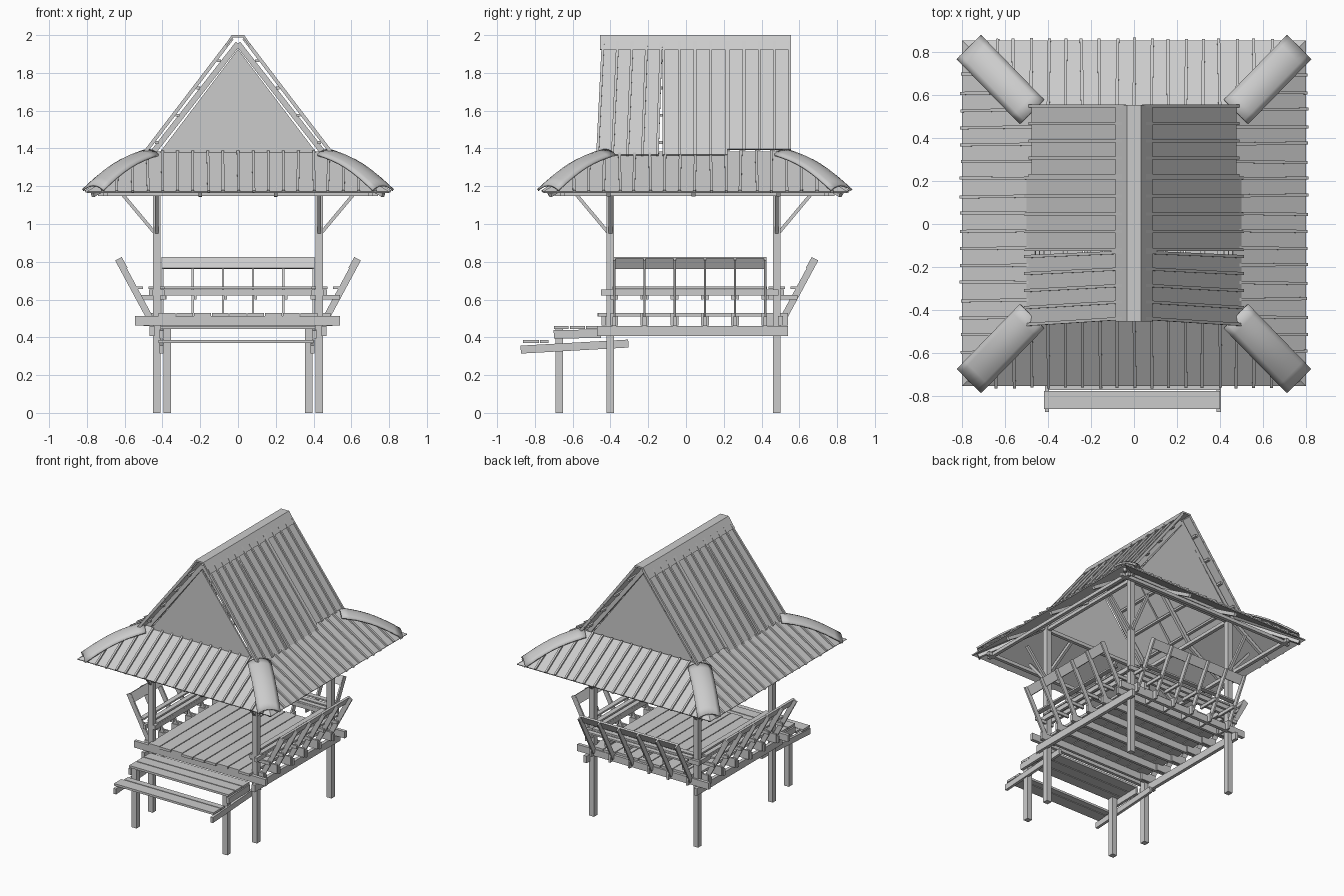
import bpy, bmesh, math, random
from mathutils import Vector as V, Matrix

if "Cube" in bpy.data.objects:
    bpy.data.objects.remove(bpy.data.objects["Cube"])

random.seed(4)
Z = V((0, 0, 1))


def finish(name, bm):
    bmesh.ops.recalc_face_normals(bm, faces=bm.faces)
    me = bpy.data.meshes.new(name)
    bm.to_mesh(me)
    bm.free()
    ob = bpy.data.objects.new(name, me)
    bpy.context.collection.objects.link(ob)
    return ob


def beams(name, items, mat=Matrix()):
    """Each item: start, end, width, height and optional up direction."""
    bm = bmesh.new()
    for p, q, w, h, *up in items:
        p, q = V(p), V(q)
        d = (q - p).normalized()
        u = V(up[0]) if up else (Z if abs(d.z) < 0.99 else V((0, 1, 0)))
        s = d.cross(u).normalized()
        u = s.cross(d)
        rot = Matrix((s, d, u)).transposed().to_4x4()
        m = Matrix.Translation((p + q) / 2) @ rot @ Matrix.Diagonal((w, (q - p).length, h, 1))
        bmesh.ops.create_cube(bm, size=1, matrix=mat @ m)
    return finish(name, bm)


def slab(name, pts, thick):
    """Flat polygon with thickness below its upper side."""
    bm = bmesh.new()
    f = bm.faces.new([bm.verts.new(p) for p in pts])
    f.normal_update()
    n = f.normal * (-1 if f.normal.z > 0 else 1)
    r = bmesh.ops.extrude_face_region(bm, geom=[f], use_keep_orig=True)
    bmesh.ops.translate(bm, vec=n * thick, verts=[v for v in r["geom"] if isinstance(v, bmesh.types.BMVert)])
    return finish(name, bm)


YF, YB, PX = -0.40, 0.48, 0.43
YC = (YF + YB) / 2

# Posts and braces under the eaves
beams("main_posts", [((x, y, 0), (x, y, 1.37), 0.04, 0.04) for x in (-PX, PX) for y in (YF, YB)])
beams("step_posts", [((x, -0.67, 0), (x, -0.67, 0.445), 0.04, 0.04) for x in (-0.375, 0.375)])
br = []
for x in (-PX, PX):
    for y, sy in ((YF, -1), (YB, 1)):
        sx = math.copysign(1, x)
        br.append(((x, y, 0.94), (x + sx * 0.18, y, 1.155), 0.02, 0.018))
        br.append(((x, y, 0.94), (x, y + sy * 0.18, 1.155), 0.02, 0.018))
beams("eave_braces", br)

# Floor: side beams, joists and planks
beams("side_beams", [((x, -0.47, 0.433), (x, 0.54, 0.433), 0.025, 0.053) for x in (-0.455, 0.455)])
strut_y = [-0.38 + 0.16 * i for i in range(6)]
beams("joists", [((-0.5, y, 0.485), (0.5, y, 0.485), 0.02, 0.05) for y in strut_y]
      + [((-0.545, y, 0.487), (0.54, y, 0.487), 0.025, 0.05) for y in (-0.435, 0.50)])
planks = []
for i in range(9):
    x = -0.376 + 0.094 * i
    planks.append(((x, -0.45 - random.random() * 0.02, 0.52),
                   (x, 0.49 + random.random() * 0.02, 0.52), 0.088, 0.018))
beams("floor_planks", planks)

# Front steps
beams("upper_step_bearers", [((x, -0.70, 0.415), (x, -0.45, 0.42), 0.02, 0.045) for x in (-0.405, 0.405)])
beams("upper_step_planks", [((-0.41, y, 0.452), (0.41, y, 0.452), 0.078, 0.016) for y in (-0.66, -0.575, -0.49)])
beams("lower_step_stringers", [((x, -0.875, 0.335), (x, -0.305, 0.367), 0.02, 0.042) for x in (-0.405, 0.395)])
beams("lower_step_planks", [((-0.42, -0.82, 0.377), (0.40, -0.82, 0.377), 0.085, 0.016),
                            ((-0.40, -0.75, 0.378), (0.40, -0.75, 0.378), 0.045, 0.016)])


# Bench with leaning back: local x runs along it, local y points outward
def bench(name, mat):
    us = [-0.40 + 0.16 * i for i in range(6)]
    beams(name + "_struts", [((u, 0.03, 0.49), (u, 0.205, 0.815), 0.012, 0.035) for u in us], mat)
    beams(name + "_backrest", [((-0.405, 0.176, 0.793), (0.405, 0.176, 0.793), 0.014, 0.066, (0, 0.48, 0.88))], mat)
    beams(name + "_rails", [((-0.47, 0.03, 0.638), (0.47, 0.03, 0.638), 0.02, 0.032),
                            ((-0.44, -0.03, 0.638), (0.44, -0.03, 0.638), 0.02, 0.032)], mat)
    beams(name + "_seat_slats", [((-0.41, d, 0.663), (0.41, d, 0.663), 0.036, 0.012) for d in (-0.025, 0.025, 0.09)], mat)
    beams(name + "_arms", [((u + 0.014, -0.045, 0.612), (u + 0.014, 0.11, 0.612), 0.014, 0.024) for u in us], mat)
    beams(name + "_stubs", [((u + 0.014, -0.06, 0.495), (u + 0.014, 0.06, 0.495), 0.014, 0.065) for u in us], mat)


bench("back_bench", Matrix.Translation((0, YB, 0)))
bench("right_bench", Matrix.Translation((PX, 0.02, 0)) @ Matrix.Rotation(-math.pi / 2, 4, "Z"))
bench("left_bench", Matrix.Translation((-PX, 0.02, 0)) @ Matrix.Rotation(math.pi / 2, 4, "Z"))

# Roof frame: top plates, eave plates, rafters, purlins
frame = []
for z, ex, y0, y1, o in ((1.345, 0.43, YF, YB, 0.02), (1.16, 0.70, -0.655, 0.745, 0.04)):
    for y in (y0, y1):
        frame.append(((-ex - o, y, z), (ex + o, y, z), 0.025, 0.025))
    for x in (-ex, ex):
        frame.append(((x, y0 - o, z), (x, y1 + o, z), 0.025, 0.025))
beams("roof_plates", frame)
raf = []
for s in (-1, 1):
    for y in (-0.41, YC, 0.49):
        raf.append(((0, y, 1.955), (s * 0.465, y, 1.36), 0.02, 0.03))
        raf.append(((s * 0.44, y, 1.365), (s * 0.77, y, 1.155), 0.02, 0.025))
    raf += [((s * 0.44, YF, 1.36), (s * 0.77, -0.72, 1.155), 0.02, 0.025),
            ((s * 0.44, YB, 1.36), (s * 0.77, 0.82, 1.155), 0.02, 0.025)]
for x in (-0.2, 0.2):
    raf += [((x, YF, 1.36), (x, -0.73, 1.155), 0.02, 0.025), ((x, YB, 1.36), (x, 0.83, 1.155), 0.02, 0.025)]
beams("rafters", raf)
beams("purlins", [((s * x, -0.44, 1.995 - 1.31 * x), (s * x, 0.54, 1.995 - 1.31 * x), 0.02, 0.015)
                  for s in (-1, 1) for x in (0.1, 0.21, 0.32, 0.43)])

# Gable walls
for nm, y in (("front_gable", -0.42), ("back_gable", 0.505)):
    slab(nm, [(-0.425, y, 1.365), (0.425, y, 1.365), (0, y, 1.925)], 0.012)

# Steep upper roof in three sheets per side; the front sheet has slipped
nrm = V((1.31, 0, 1)).normalized()
for s, side in ((-1, "left"), (1, "right")):
    ribs = []
    n = V((s * nrm.x, 0, nrm.z))
    for k, (t0, t1, b0, b1, bx) in enumerate(((-0.445, -0.125, -0.475, -0.145, 0.5),
                                              (-0.125, 0.22, -0.125, 0.22, 0.5),
                                              (0.22, 0.555, 0.22, 0.555, 0.478))):
        def pt(x, y): return V((s * x, y, 2.022 - 1.31 * x))
        slab(f"{side}_roof_sheet_{k}", [pt(0.03, t0), pt(0.03, t1), pt(bx, b1), pt(bx, b0)], 0.008)
        for i in range(5):
            f = 0.02 + 0.24 * i
            ribs.append((pt(0.04, t0 + (t1 - t0) * f) + n * 0.004,
                         pt(bx + 0.004, b0 + (b1 - b0) * f) + n * 0.004, 0.014, 0.014, n))
    beams(side + "_roof_ribs", ribs)

# Ridge cap
prof = [(-0.085, 1.925), (-0.033, 2.0), (0.033, 2.0), (0.085, 1.925), (0.073, 1.922), (0.027, 1.988), (-0.027, 1.988), (-0.073, 1.922)]
bm = bmesh.new()
a, b = ([bm.verts.new((x, y, z)) for x, z in prof] for y in (-0.455, 0.555))
for i in range(8):
    j = (i + 1) % 8
    bm.faces.new((a[i], a[j], b[j], b[i]))
for ring in (a, b):
    for i in range(3):
        bm.faces.new((ring[i], ring[i + 1], ring[6 - i], ring[7 - i]))
finish("ridge_cap", bm)

# Low skirt roof: four ribbed trapezoids meeting on the hips
EX, IX, E0, I0, E1, I1, EZ, IZ = 0.80, 0.46, -0.755, -0.42, 0.855, 0.52, 1.172, 1.385
sides = {"front": ((-EX, E0), (EX, E0), (IX, I0), (-IX, I0)),
         "right": ((EX, E0), (EX, E1), (IX, I1), (IX, I0)),
         "back": ((EX, E1), (-EX, E1), (-IX, I1), (IX, I1)),
         "left": ((-EX, E1), (-EX, E0), (-IX, I0), (-IX, I1))}
for nm, q in sides.items():
    p0, p1, p2, p3 = (V((x, y, z)) for (x, y), z in zip(q, (EZ, EZ, IZ, IZ)))
    slab(nm + "_skirt", [p0, p1, p2, p3], 0.008)
    along = (p1 - p0).normalized()
    L, inset = (p1 - p0).length, (p3 - p0).dot(along)
    slope = p3 - p0 - along * inset
    n = along.cross(slope).normalized()
    ribs = []
    count = round(L / 0.08)
    for i in range(1, count):
        t = L * i / count
        run = min(1, t / inset, (L - t) / inset)
        base = p0 + along * t + n * 0.004
        tip = base + along * random.uniform(-0.006, 0.006) - slope * random.uniform(0, 0.02)
        ribs.append((tip, base + slope * run, 0.014, 0.014, n))
    beams(nm + "_skirt_ribs", ribs)

# Bowed hip caps on the four corners
for nm, sx, sy, cy in (("front_right", 1, -1, -0.43), ("front_left", -1, -1, -0.43),
                       ("back_right", 1, 1, 0.522), ("back_left", -1, 1, 0.522)):
    bm = bmesh.new()
    grid = []
    for i in range(9):
        t = i / 8
        z = 1.392 - 0.187 * t + 0.028 * math.sin(math.pi * t)
        row = []
        for j in range(-3, 4):
            w = j / 3
            row.append(bm.verts.new((sx * (0.475 + 0.292 * t + 0.055 * w),
                                     cy + sy * (0.3 * t - 0.055 * w), z - 0.026 * w * w)))
        grid.append(row)
    for r0, r1 in zip(grid, grid[1:]):
        for j in range(6):
            bm.faces.new((r0[j], r0[j + 1], r1[j + 1], r1[j]))
    cap = finish(nm + "_hip_cap", bm)
    sol = cap.modifiers.new("thickness", "SOLIDIFY")
    sol.thickness = 0.012
    sol.offset = 0
    for p in cap.data.polygons:
        p.use_smooth = True
    bpy.context.view_layer.objects.active = cap
    cap.select_set(True)
    bpy.ops.object.shade_smooth_by_angle(angle=math.radians(35))
    cap.select_set(False)
